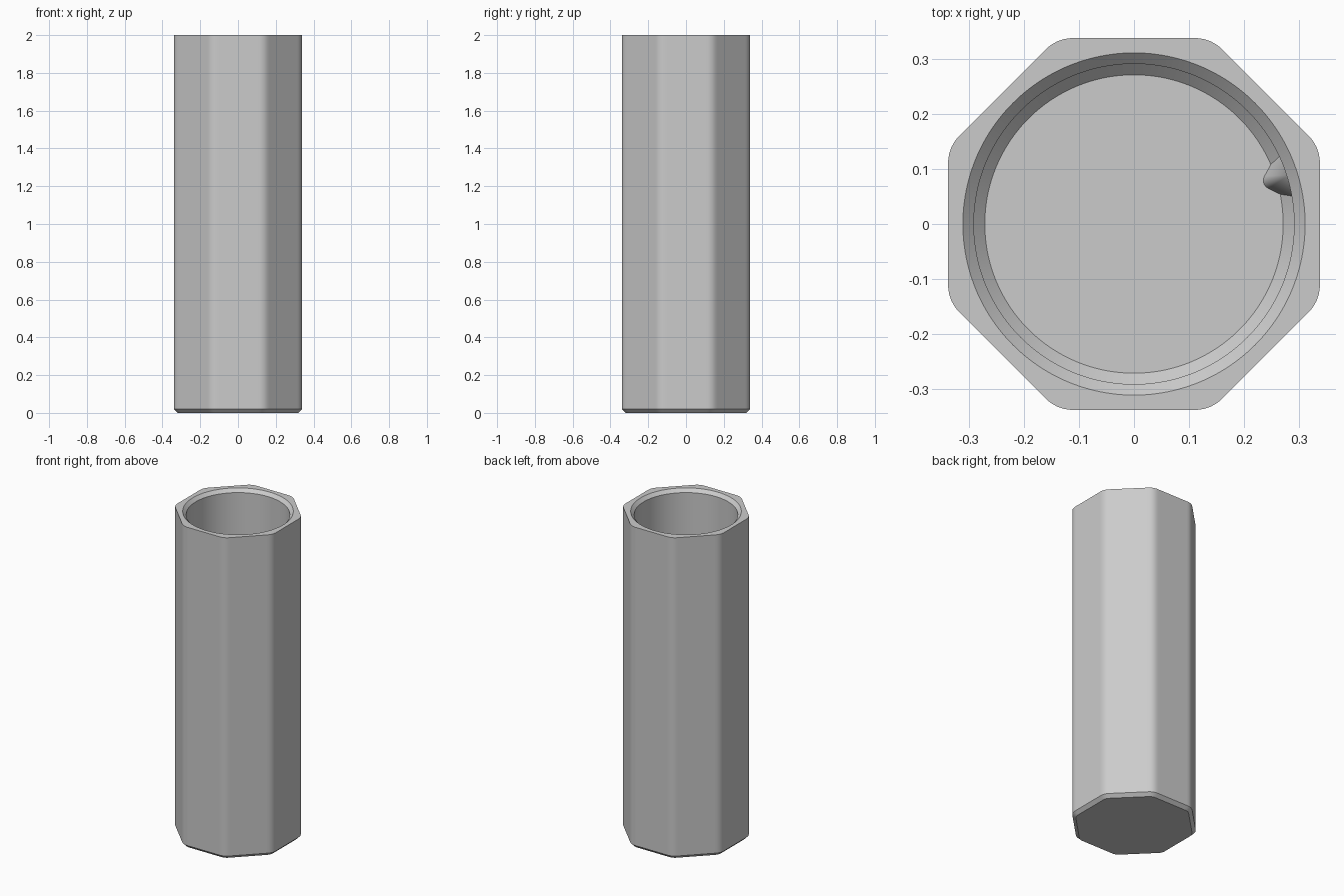
import bpy, bmesh, math
from math import sin, cos, tan, radians, sqrt, atan
from mathutils import Vector

cube = bpy.data.objects.get("Cube")
if cube:
    bpy.data.objects.remove(cube)

STEPS = 192
HALF = radians(22.5)
APOTHEM, ROUND = 0.339, 0.07
CHAMFER = 0.02
BORE = 0.292
FLOOR = 0.05

grey = bpy.data.materials.new("plain grey")
grey.use_nodes = True
colour = (0.6, 0.6, 0.6, 1)
grey.diffuse_color = colour
grey.node_tree.nodes["Principled BSDF"].inputs["Base Color"].default_value = colour


def octagon(inset):
    """Radius by angle of an octagon with rounded corners."""
    a, r = APOTHEM - inset, ROUND - inset
    d = (a - r) / cos(HALF)
    limit = HALF - atan((a - r) * tan(HALF) / a)

    def radius(angle):
        phi = abs((angle + HALF) % (2 * HALF) - HALF)
        delta = HALF - phi
        if delta > limit:
            return a / cos(phi)
        return d * cos(delta) + sqrt(r * r - (d * sin(delta)) ** 2)
    return radius


def circle(r):
    return lambda angle: r


def finish(bm, name):
    bmesh.ops.recalc_face_normals(bm, faces=bm.faces[:])
    mesh = bpy.data.meshes.new(name)
    bm.to_mesh(mesh)
    bm.free()
    mesh.materials.append(grey)
    obj = bpy.data.objects.new(name, mesh)
    bpy.context.collection.objects.link(obj)
    bpy.ops.object.select_all(action='DESELECT')
    obj.select_set(True)
    bpy.context.view_layer.objects.active = obj
    bpy.ops.object.shade_smooth_by_angle(angle=radians(25))


# Hollow body: outside from the base to the rim, then down the bore
bm = bmesh.new()
rings = []
for radius, z in [
    (octagon(CHAMFER), 0), (octagon(0), CHAMFER), (octagon(0), 2),
    (circle(BORE + CHAMFER), 2), (circle(BORE), 2 - CHAMFER),
    (circle(BORE), FLOOR + CHAMFER), (circle(BORE - CHAMFER), FLOOR),
]:
    ring = []
    for i in range(STEPS):
        t = math.tau * i / STEPS
        ring.append(bm.verts.new((radius(t) * cos(t), radius(t) * sin(t), z)))
    rings.append(ring)
for low, high in zip(rings, rings[1:]):
    for i in range(STEPS):
        j = (i + 1) % STEPS
        bm.faces.new((low[i], low[j], high[j], high[i]))
bm.faces.new(rings[0])
bm.faces.new(rings[-1])
finish(bm, "octagonal_tube")

# Small tapered locating tooth on the bore wall by the floor
bm = bmesh.new()
TURN = radians(17.5)
outline = [(0.29, -0.047)]
for i in range(13):
    t = radians(230 - i * 100 / 12)
    outline.append((0.264 + 0.016 * cos(t), 0.016 * sin(t)))
outline.append((0.29, 0.047))


def turned(u, v, z):
    return Vector((u * cos(TURN) - v * sin(TURN), u * sin(TURN) + v * cos(TURN), z))


base = [bm.verts.new(turned(u, v, FLOOR)) for u, v in outline]
apex = bm.verts.new(turned(0.296, 0, FLOOR + 0.12))
for i, v in enumerate(base):
    bm.faces.new((v, base[(i + 1) % len(base)], apex))
bm.faces.new(base)
finish(bm, "locating_tooth")
